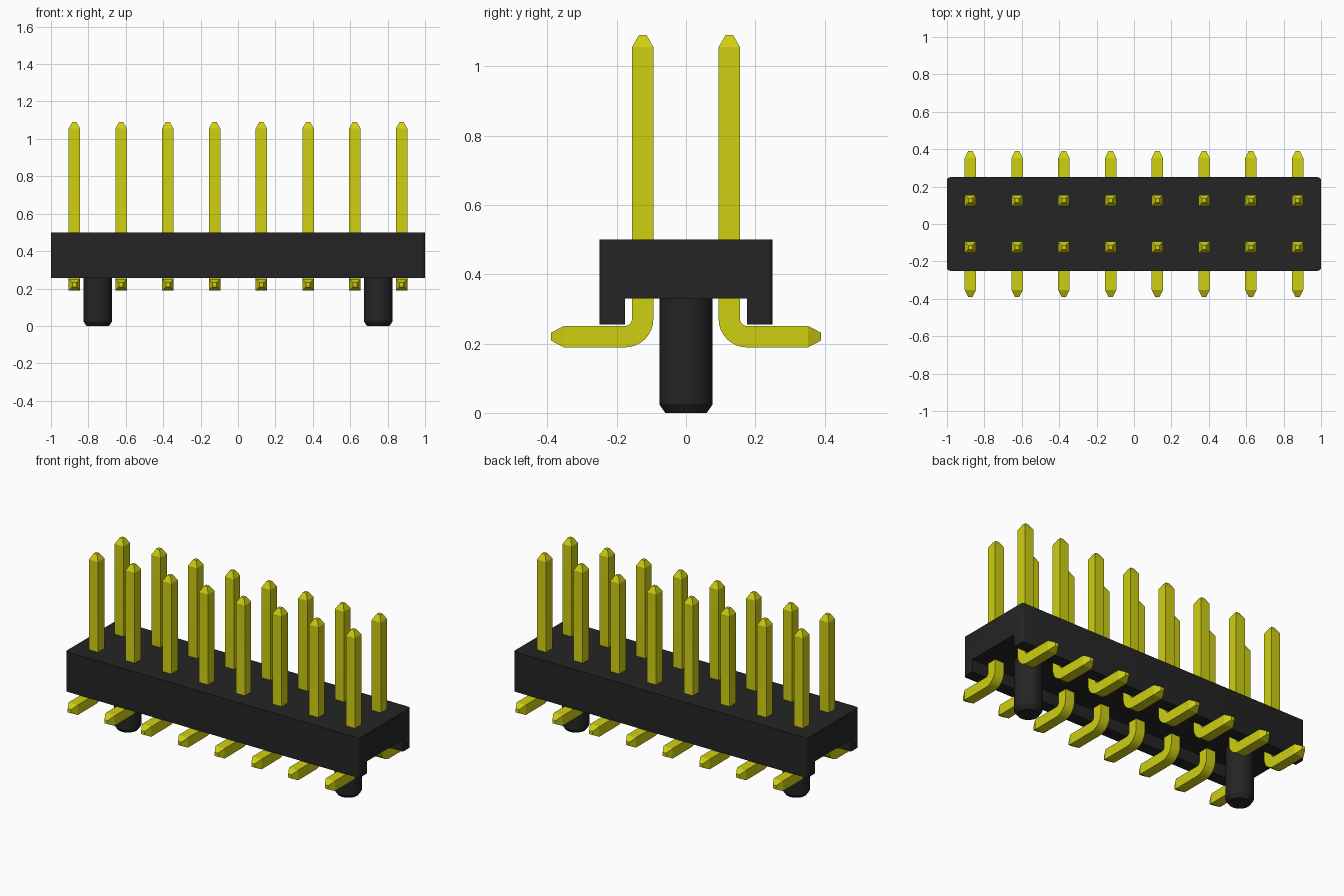
import bpy, bmesh, math
from mathutils import Vector

cube = bpy.data.objects.get("Cube")
if cube:
    bpy.data.objects.remove(cube, do_unlink=True)


def material(name, rgb):
    m = bpy.data.materials.new(name)
    m.use_nodes = True
    m.diffuse_color = (*rgb, 1)
    bsdf = next(n for n in m.node_tree.nodes if n.type == 'BSDF_PRINCIPLED')
    bsdf.inputs["Base Color"].default_value = (*rgb, 1)
    return m


black = material("black plastic", (0.018, 0.018, 0.018))
yellow = material("yellow metal", (0.62, 0.62, 0.006))


def finish(bm, name, mat, smooth=True):
    bmesh.ops.recalc_face_normals(bm, faces=bm.faces)
    mesh = bpy.data.meshes.new(name)
    bm.to_mesh(mesh)
    bm.free()
    mesh.materials.append(mat)
    ob = bpy.data.objects.new(name, mesh)
    bpy.context.collection.objects.link(ob)
    if smooth:
        bpy.ops.object.select_all(action='DESELECT')
        ob.select_set(True)
        bpy.context.view_layer.objects.active = ob
        bpy.ops.object.shade_smooth_by_angle(angle=math.radians(25))
    return ob


def loft(bm, rings):
    """Skin a list of equal-length point rings and cap both ends."""
    rings = [[bm.verts.new(p) for p in r] for r in rings]
    n = len(rings[0])
    for a, b in zip(rings, rings[1:]):
        for i in range(n):
            j = (i + 1) % n
            bm.faces.new((a[i], a[j], b[j], b[i]))
    bm.faces.new(rings[0])
    bm.faces.new(rings[-1])


# Housing: channel-shaped section run along x, with softened upright corners
section = [(-.25, .255), (-.25, .5), (.25, .5), (.25, .255),
           (.176, .255), (.176, .33), (-.176, .33), (-.176, .255)]
bm = bmesh.new()
loft(bm, [[(x, y, z) for y, z in section] for x in (-1, 1)])
corners = [e for e in bm.edges
           if all(abs(abs(v.co.y) - .25) < 1e-4 for v in e.verts)
           and abs(e.verts[0].co.z - e.verts[1].co.z) > .1]
bmesh.ops.bevel(bm, geom=corners, offset=.016, segments=3, profile=.5, affect='EDGES')
finish(bm, "housing", black)

# Locating pegs: round posts with a chamfered foot
for side, x in (("left", .75), ("right", -.75)):
    bm = bmesh.new()
    loft(bm, [[(x + r * math.cos(t), r * math.sin(t), z)
               for t in (2 * math.pi * k / 40 for k in range(40))]
              for r, z in ((.06, 0), (.077, .025), (.077, .335))])
    finish(bm, side + "_peg", black)

# Pin path in the y-z plane: (centre, across direction, half width)
HALF, TIP = .031, .011
up = Vector((0, 0, 1))
out = Vector((0, 1, 0))
stations = [(Vector((0, .125, 1.09)), out, TIP), (Vector((0, .125, 1.055)), out, HALF)]
bend_centre = Vector((0, .176, .271))
for k in range(9):
    t = math.pi / 2 * k / 8
    across = out * math.cos(t) + up * math.sin(t)
    stations.append((bend_centre - across * .051, across, HALF))
stations += [(Vector((0, .352, .22)), up, HALF), (Vector((0, .39, .22)), up, TIP)]

# Two mirrored rows of eight bent square pins
for row, sy in (("front", -1), ("back", 1)):
    for i in range(8):
        x = -.875 + .25 * i
        bm = bmesh.new()
        rings = []
        for c, across, h in stations:
            ring = []
            for sx, sa in ((-1, -1), (1, -1), (1, 1), (-1, 1)):
                p = c + across * h * sa
                ring.append((x + sx * h, sy * p.y, p.z))
            rings.append(ring)
        loft(bm, rings)
        finish(bm, f"{row}_pin_{i + 1}", yellow)
